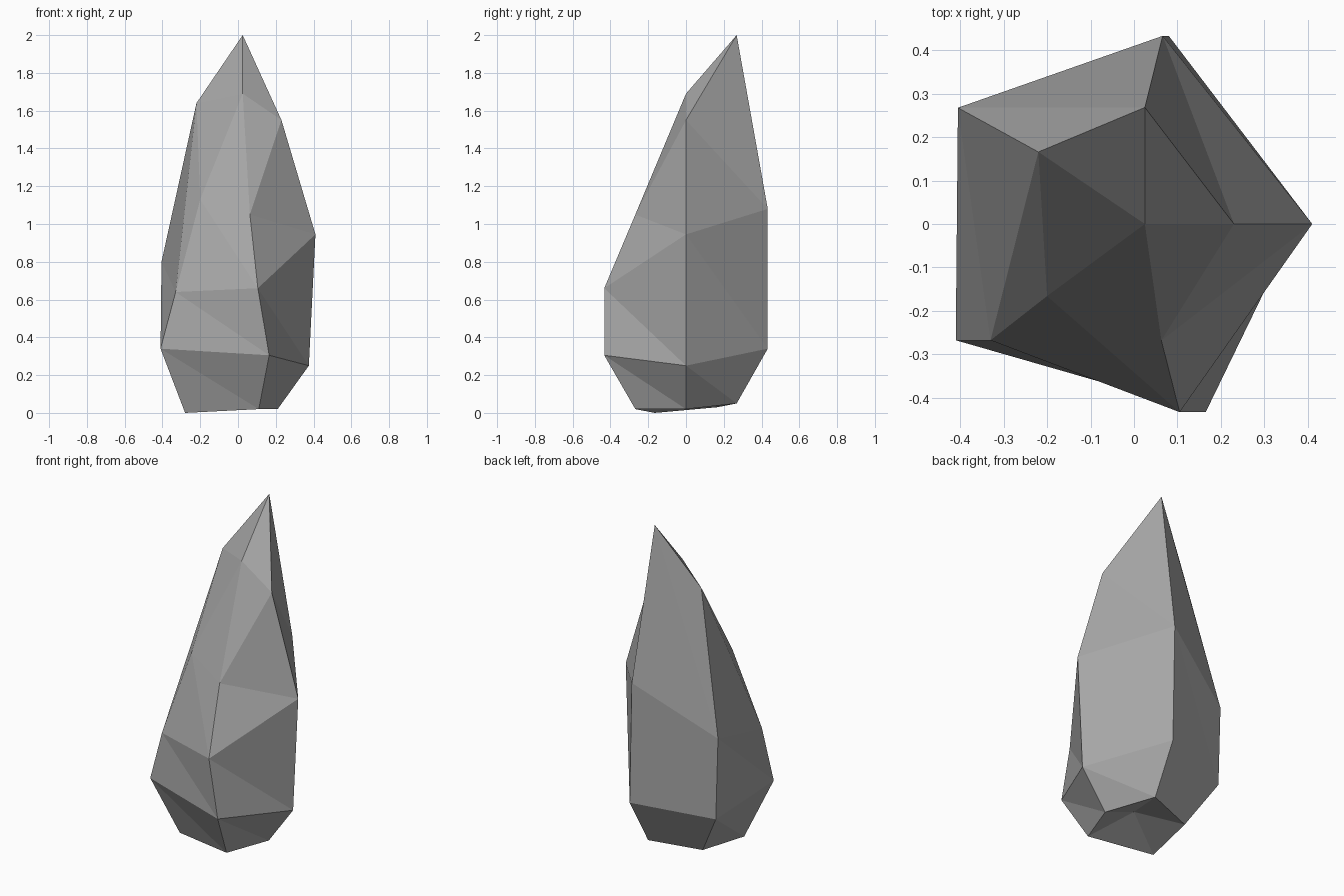
import bpy
import bmesh
from math import sin, tau

cube = bpy.data.objects.get("Cube")
if cube:
    bpy.data.objects.remove(cube, do_unlink=True)

# Grey stone colour
stone = bpy.data.materials.new("stone_grey")
stone.use_nodes = True
grey = (0.38, 0.38, 0.38, 1)
stone.diffuse_color = grey
stone.node_tree.nodes["Principled BSDF"].inputs["Base Color"].default_value = grey

# Five-sided rings from base to peak: depth radius, then (x, z) per corner
SIDES = 5
WIDE, NARROW = 0.455, 0.282
rings = [
    (NARROW, [(0.21, 0.02), (0.07, 0.05), (-0.23, 0.03), (-0.28, 0.0), (0.11, 0.02)]),
    (WIDE, [(0.375, 0.25), (0.08, 0.34), (-0.39, 0.30), (-0.41, 0.34), (0.165, 0.305)]),
    (WIDE, [(0.41, 0.945), (0.066, 1.08), (-0.405, 0.80), (-0.33, 0.64), (0.105, 0.66)]),
    (NARROW, [(0.23, 1.55), (0.025, 2.0), (-0.22, 1.64), (-0.20, 1.13), (0.063, 1.05)]),
]

bm = bmesh.new()
loops = [[bm.verts.new((x, radius * sin(tau * i / SIDES), z))
          for i, (x, z) in enumerate(corners)] for radius, corners in rings]
base_hollow = bm.verts.new((0, 0, 0.1))
top_point = bm.verts.new((0.025, 0, 1.69))

for i in range(SIDES):
    j = (i + 1) % SIDES
    # Triangulated side facets
    for low, high in zip(loops, loops[1:]):
        bm.faces.new((low[i], low[j], high[i]))
        bm.faces.new((low[j], high[j], high[i]))
    # Closing fans under the base and over the top
    bm.faces.new((base_hollow, loops[0][j], loops[0][i]))
    bm.faces.new((top_point, loops[-1][i], loops[-1][j]))

bmesh.ops.recalc_face_normals(bm, faces=bm.faces)
mesh = bpy.data.meshes.new("pointed_rock")
bm.to_mesh(mesh)
bm.free()
mesh.materials.append(stone)
rock = bpy.data.objects.new("pointed_rock", mesh)
bpy.context.collection.objects.link(rock)
